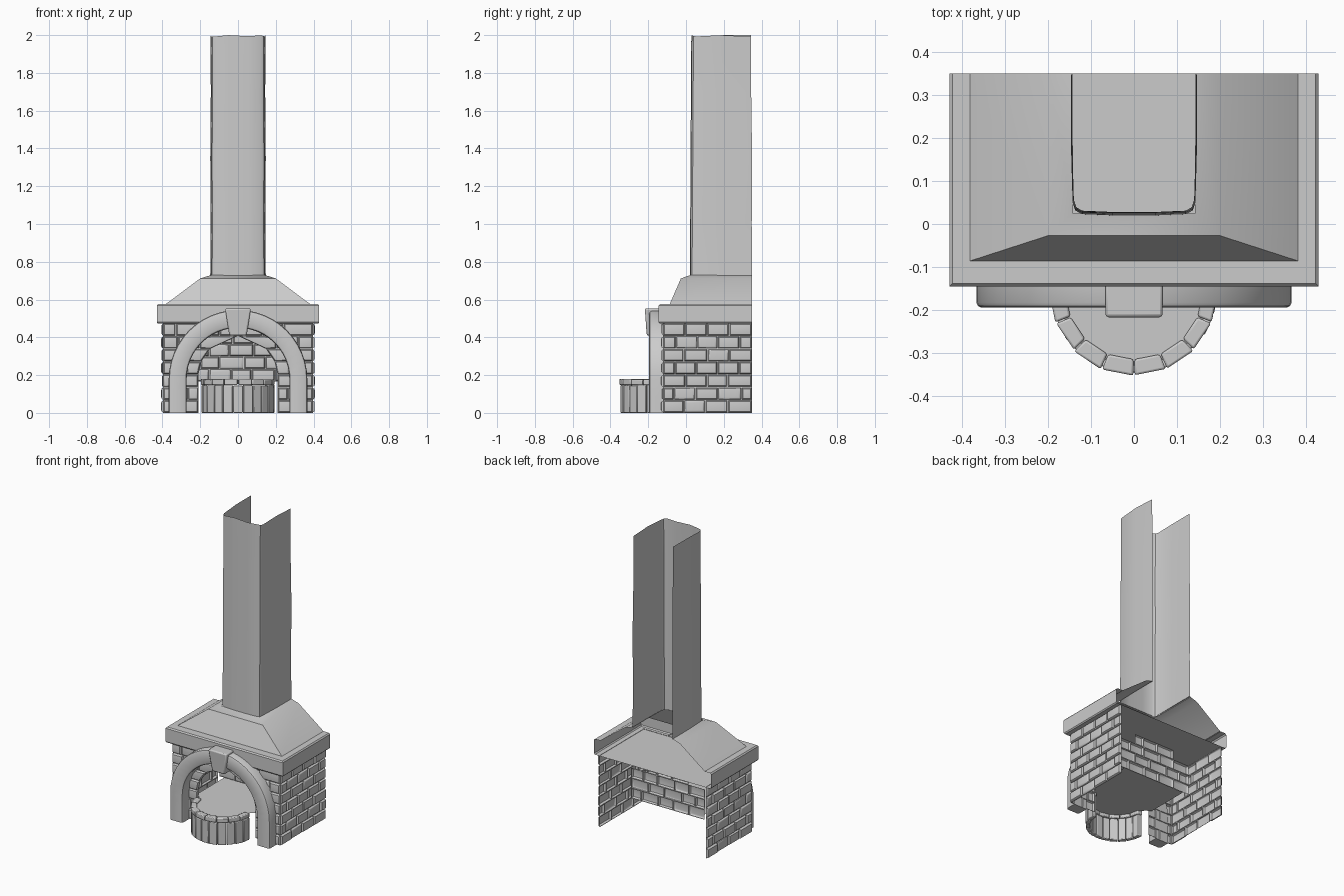
import bpy, bmesh, math, random
from mathutils import Vector

if "Cube" in bpy.data.objects:
    bpy.data.objects.remove(bpy.data.objects["Cube"])

random.seed(4)
BACK = 0.35
OPEN_R, OPEN_Z = 0.21, 0.19      # arched opening radius and spring height


def make(name, verts, faces, bevel=0):
    me = bpy.data.meshes.new(name)
    me.from_pydata(verts, [], faces)
    ob = bpy.data.objects.new(name, me)
    bpy.context.collection.objects.link(ob)
    if bevel:
        m = ob.modifiers.new("bevel", 'BEVEL')
        m.width, m.segments = bevel, 2
    return ob


def loft(rings, closed=False, caps=False):
    """Skin equal-length point rings into verts and faces."""
    n = len(rings[0])
    verts = [p for r in rings for p in r]
    faces = []
    for j in range(len(rings) - 1):
        for i in range(n if closed else n - 1):
            k = (i + 1) % n
            faces.append((j*n + i, j*n + k, (j+1)*n + k, (j+1)*n + i))
    if caps:
        faces += [tuple(range(n))[::-1], tuple(range((len(rings)-1)*n, len(rings)*n))]
    return verts, faces


def fix_normals(ob):
    bm = bmesh.new()
    bm.from_mesh(ob.data)
    bmesh.ops.recalc_face_normals(bm, faces=bm.faces)
    bm.to_mesh(ob.data)
    bm.free()


# ---------- brick sheets ----------
def splits(u0, u1, length, offset):
    """Jittered brick joints along one course."""
    b, u = [u0], u0 + length * offset
    while u < u1 - 0.35 * length:
        b.append(u + random.uniform(-0.008, 0.008))
        u += length
    return b + [u1]


def inset(quad, t):
    out = []
    for i, p in enumerate(quad):
        q = p.copy()
        for o in (quad[i - 1], quad[(i + 1) % 4]):
            e = o - p
            if e.length > 1e-6:
                q += e.normalized() * min(t, 0.4 * e.length)
        out.append(q)
    return out


def brick_sheet(name, place, cells):
    """Single relief sheet: every cell is a mortar rim with a pillowed brick."""
    verts, faces = [], []
    for cell in cells:
        quad = [Vector(c) for c in cell]
        d = random.uniform(0.010, 0.017)
        rings = []
        for t, h in ((0, 0), (0.003, 0), (0.0045, 0.6*d), (0.008, 0.9*d), (0.015, d)):
            rings.append([place(p.x, p.y, h) for p in inset(quad, t)])
        v, f = loft(rings, closed=True)
        f.append((16, 17, 18, 19))
        n = len(verts)
        verts += v
        faces += [tuple(i + n for i in q) for q in f]
    make(name, verts, faces)


def courses(u0, u1, z0, z1, rows, length=0.115):
    cells, h = [], (z1 - z0) / rows
    for r in range(rows):
        b = splits(u0, u1, length, 0.55 if r % 2 else 1)
        zb, zt = z0 + r*h, z0 + (r+1)*h
        cells += [((p, zb), (q, zb), (q, zt), (p, zt)) for p, q in zip(b, b[1:])]
    return cells


def opening(z):
    if z <= OPEN_Z:
        return OPEN_R
    return math.sqrt(max(0, OPEN_R**2 - (z - OPEN_Z)**2))


# Side walls
brick_sheet("right_brick_wall", lambda u, v, d: (0.39 + d, u, v),
            courses(-0.122, BACK, 0, 0.475, 7))
brick_sheet("left_brick_wall", lambda u, v, d: (-0.39 - d, -u, v),
            courses(-BACK, 0.122, 0, 0.475, 7))

# Front wall, courses cut by the arched opening
front, row = [], 0.475 / 7
for r in range(7):
    zb, zt = r*row, (r+1)*row
    eb, et = opening(zb), opening(zt)
    if eb == 0:
        b = splits(-0.397, 0.397, 0.115, 0.6)
        front += [((p, zb), (q, zb), (q, zt), (p, zt)) for p, q in zip(b, b[1:])]
        continue
    b = splits(eb, 0.397, 0.11, 0.5 if r % 2 else 0.9)
    for i, (p, q) in enumerate(zip(b, b[1:])):
        pt = et if i == 0 else p
        front.append(((p, zb), (q, zb), (q, zt), (pt, zt)))
        front.append(((-q, zb), (-p, zb), (-pt, zt), (-q, zt)))
brick_sheet("front_brick_wall", lambda u, v, d: (u, -0.115 - d, v), front)

# Firebox back wall with a narrower top course
brick_sheet("firebox_back_wall", lambda u, v, d: (u, 0.19 - d, v),
            courses(-0.27, 0.27, 0.165, 0.365, 3) + courses(-0.15, 0.15, 0.365, 0.43, 1))


# ---------- mantel, hood and chimney (open-backed shells) ----------
def shell(hx, yf, z):
    return [(-hx, BACK, z), (-hx, yf, z), (hx, yf, z), (hx, BACK, z)]


v, f = loft([shell(*s) for s in ((0.424, -0.139, 0.473), (0.43, -0.145, 0.48),
                                 (0.43, -0.145, 0.568), (0.423, -0.138, 0.576),
                                 (0.38, -0.085, 0.576))])
make("mantel_shelf", v, f + [(3, 2, 1, 0)])

v, f = loft([shell(*s) for s in ((0.385, -0.087, 0.574), (0.2, -0.027, 0.712),
                                 (0.142, 0.025, 0.73))])
make("hood", v, f)

rings = []
for z, hx, yf, yb in ((0.725, 0.147, 0.02, 0.35), (1.0, 0.145, 0.022, 0.348),
                      (1.35, 0.147, 0.024, 0.35), (1.7, 0.144, 0.026, 0.345),
                      (2.0, 0.146, 0.028, 0.343)):
    half = [(hx, yb), (hx, 0.19), (hx - 0.004, yf + 0.03), (hx - 0.01, yf + 0.012),
            (hx - 0.025, yf + 0.003), (0.05, yf)]
    outline = [(-x, y) for x, y in half] + half[::-1]
    rings.append([(x, y, z - (0.004 + 0.004*math.sin(40*x + 25*y) if z == 2.0 else 0))
                  for x, y in outline])
rings[-1][0] = rings[-1][0][:2] + (2.0,)
v, f = loft(rings)
make("chimney", v, f)

# ---------- stone arch and keystone ----------
RI, RO, AZ, c = 0.272, 0.367, 0.178, 0.012
section = [(RI, -0.12), (RI, -0.195 + c), (RI + 0.004, -0.191), (RI + c, -0.195),
           (RO - c, -0.195), (RO - 0.004, -0.191), (RO, -0.195 + c), (RO, -0.12)]
rings = [[(r, y, z) for r, y in section] for z in (0, 0.09)]
for i in range(25):
    a = math.pi * i / 24
    rings.append([(r*math.cos(a), y, AZ + r*math.sin(a)) for r, y in section])
rings += [[(-r, y, z) for r, y in section] for z in (0.09, 0)]
v, f = loft(rings, closed=True, caps=True)
fix_normals(make("stone_arch", v, f))

rings = [[(-w, -0.125, z), (w, -0.125, z), (w, y, z), (-w, y, z)]
         for w, y, z in ((0.046, -0.208, 0.41), (0.068, -0.218, 0.553))]
v, f = loft(rings, closed=True, caps=True)
fix_normals(make("keystone", v, f, 0.008))

# ---------- round hearth ----------
CY = -0.155


def polar(r, a, z):
    return (r*math.sin(a), CY - r*math.cos(a), z)


def stone_ring(name, count, r0, r1, z0, z1, gap, bevel):
    """Half ring of separate wedge stones."""
    verts, faces = [], []
    step = math.pi / count
    for i in range(count):
        a, b = -math.pi/2 + i*step + gap, -math.pi/2 + (i+1)*step - gap
        j = random.uniform(-0.003, 0.001)
        v, f = loft([[polar(r0, a, z), polar(r1 + j, a, z), polar(r1 + j, b, z),
                      polar(r0, b, z)] for z in (z0, z1 + j)], closed=True, caps=True)
        n = len(verts)
        verts += v
        faces += [tuple(k + n for k in q) for q in f]
    fix_normals(make(name, verts, faces, bevel))


stone_ring("hearth_rim_stones", 8, 0.16, 0.198, 0.148, 0.18, 0.008, 0.005)
stone_ring("hearth_upright_stones", 11, 0.165, 0.194, 0, 0.147, 0.008, 0.004)

# Hearth floor reaching back into the firebox
edge = [polar(0.175, -math.pi/2 + math.pi*i/16, 0.168) for i in range(17)]
edge += [(0.2, CY + 0.03, 0.168), (0.23, -0.11, 0.168), (0.23, 0.185, 0.168),
         (-0.23, 0.185, 0.168), (-0.23, -0.11, 0.168), (-0.2, CY + 0.03, 0.168)]
make("hearth_floor", edge, [tuple(range(len(edge)))])

# Smooth rounded stone, keep hard edges
for ob in bpy.data.objects:
    ob.select_set(True)
    bpy.context.view_layer.objects.active = ob
bpy.ops.object.shade_smooth_by_angle(angle=math.radians(35))
